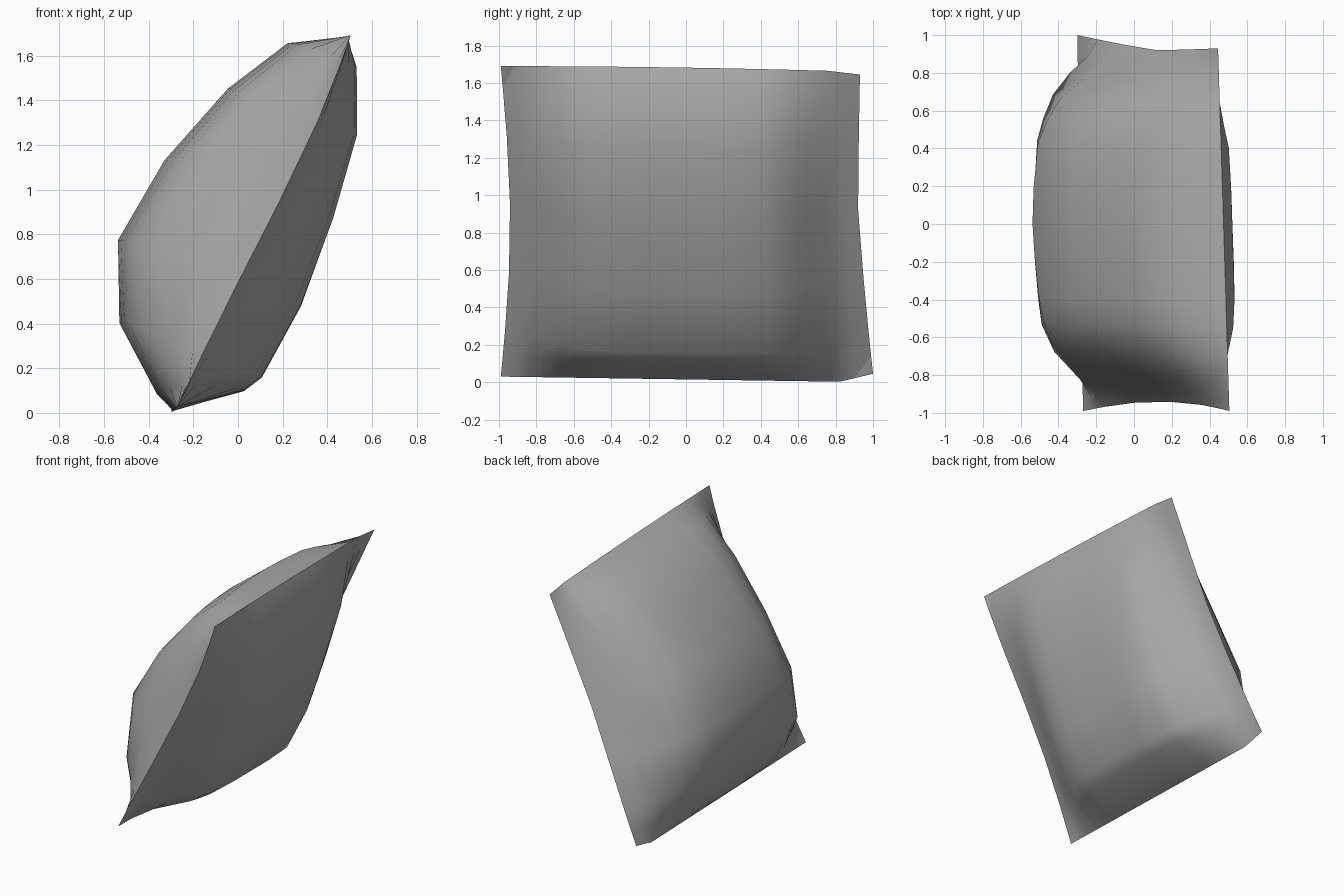
import bpy
import bmesh
import math
from mathutils import Vector

cube = bpy.data.objects.get("Cube")
if cube:
    bpy.data.objects.remove(cube, do_unlink=True)

# One plain cloth colour
cloth = bpy.data.materials.new("grey_cloth")
cloth.use_nodes = True
grey = (0.40, 0.40, 0.40, 1)
cloth.diffuse_color = grey
bsdf = next(n for n in cloth.node_tree.nodes if n.type == 'BSDF_PRINCIPLED')
bsdf.inputs["Base Color"].default_value = grey
bsdf.inputs["Roughness"].default_value = 0.8

# Padding profiles: (distance up the leaning seam, padding height)
LENGTH = 1.87
UPPER = [(0, 0), (.03, .10), (.25, .385), (.59, .545), (1.01, .505),
         (1.43, .38), (1.735, .22), (LENGTH, 0)]
LOWER = [(0, 0), (.215, .25), (.30, .295), (.67, .32), (1.09, .285),
         (1.48, .225), (1.76, .10), (LENGTH, 0)]
# Fullness from front to back: (position, upper sheet, lower sheet)
FULLNESS = [(-1, 0, 0), (-.93, .13, .10), (-.85, .36, .27), (-.7, .73, .60),
            (-.55, .91, .89), (-.4, .955, .98), (-.2, .985, 1), (0, 1, 1),
            (.2, .98, 1), (.45, .925, .96), (.57, .83, .80), (.7, .68, .50),
            (.82, .42, .19), (.9, .18, .05), (1, 0, 0)]
NORMAL = Vector((-.904, 0, .428))


def lerp(a, b, t):
    return a + (b - a) * t


def seam_point(u, t):
    """Point on the leaning middle sheet, with pinched side edges."""
    b = (u + 1) / 2
    x = lerp(lerp(-.27, -.30, b), lerp(.505, .445, b), t)
    tuck = max(0, (u - .82) / .18)
    bottom = .03 * (1 - b) + .045 * tuck * (1 - t) ** 4
    top = 1.69 - .03 * b * b - .015 * tuck
    pinch = math.sin(math.pi * t)
    front = -.99 + .05 * pinch
    back = lerp(1.0, .93, min(1, t * 1.8)) - .01 * pinch
    # The front seam sags outward near the top
    sag = .03 * math.sin(math.pi * t * t) * (1 - b) ** 4
    return Vector((x, lerp(front, back, b), lerp(bottom, top, t))) - NORMAL * sag


bm = bmesh.new()
rim = [(a[0] + b[0]) / 2 for a, b in zip(UPPER, LOWER)]


def add_sheet(profile, sign, column):
    rows = []
    for i, (s, h) in enumerate(profile):
        # Rows beside the top and bottom seams flatten sooner at the corners
        power = 1.5 if i in (1, len(profile) - 2) else 1
        row = []
        for station in FULLNESS:
            w = station[column] ** power
            p = seam_point(station[0], lerp(rim[i], s, w) / LENGTH)
            # A hair of thickness keeps the flat side flaps apart
            inside = h > 0 and abs(station[0]) < 1
            lift = max(h * w, .008) if inside else 0
            row.append(bm.verts.new(p + NORMAL * (sign * lift)))
        rows.append(row)
    for r0, r1 in zip(rows, rows[1:]):
        for i in range(len(FULLNESS) - 1):
            bm.faces.new((r0[i], r0[i + 1], r1[i + 1], r1[i]))


# Two padded sheets joined along the seam
add_sheet(UPPER, 1, 1)
add_sheet(LOWER, -1, 2)
bmesh.ops.remove_doubles(bm, verts=bm.verts, dist=.0005)
bmesh.ops.recalc_face_normals(bm, faces=bm.faces)

mesh = bpy.data.meshes.new("pillow")
bm.to_mesh(mesh)
bm.free()
mesh.materials.append(cloth)
pillow = bpy.data.objects.new("pillow", mesh)
bpy.context.collection.objects.link(pillow)

# Soft cloth with a crisp seam
bpy.context.view_layer.objects.active = pillow
pillow.select_set(True)
bpy.ops.object.shade_smooth_by_angle(angle=math.radians(50))
